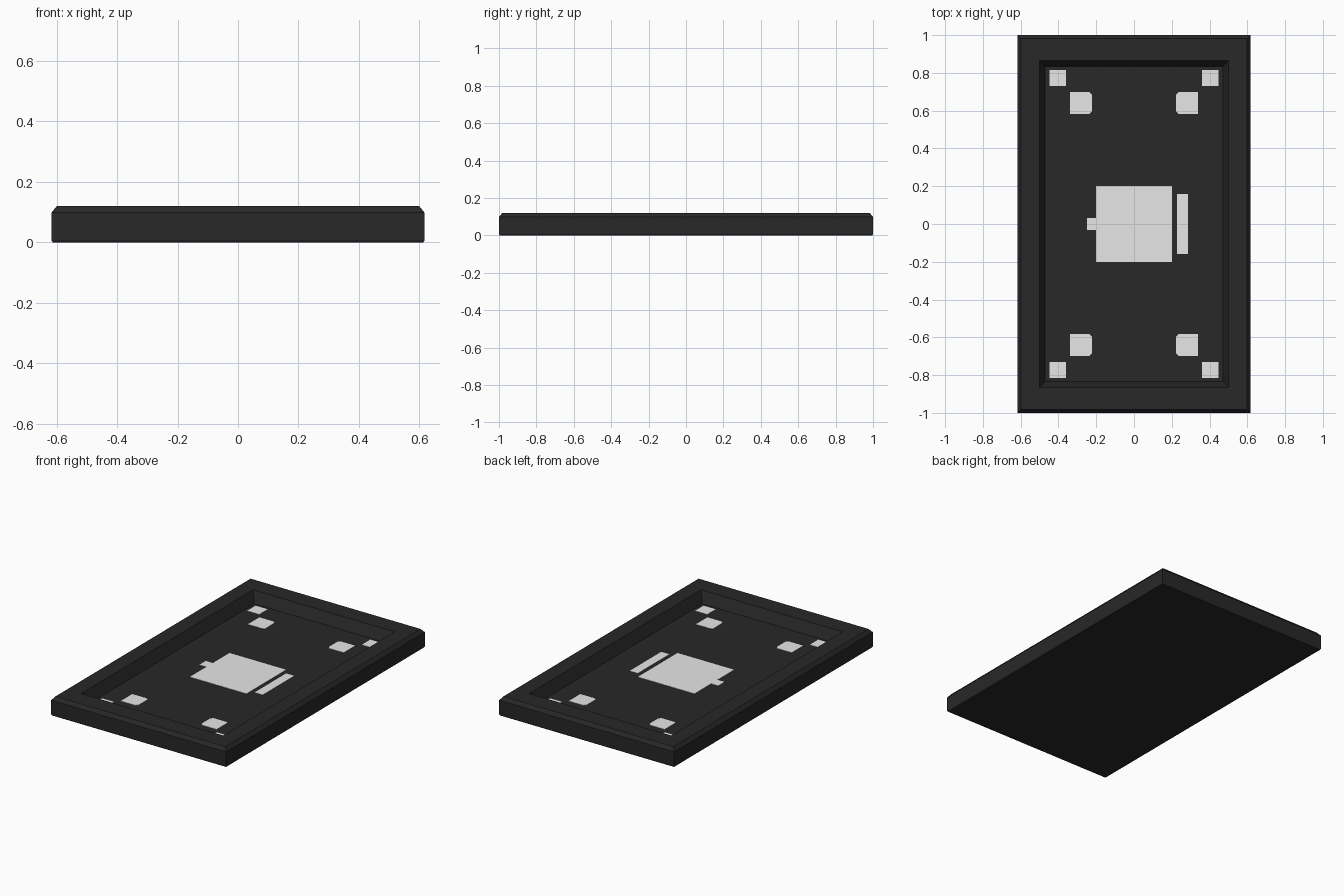
import bpy
import bmesh

cube = bpy.data.objects.get("Cube")
if cube:
    bpy.data.objects.remove(cube, do_unlink=True)


def make_material(name, value):
    mat = bpy.data.materials.new(name)
    mat.use_nodes = True
    colour = (value, value, value, 1)
    mat.diffuse_color = colour
    bsdf = mat.node_tree.nodes["Principled BSDF"]
    bsdf.inputs["Base Color"].default_value = colour
    bsdf.inputs["Roughness"].default_value = 0.8
    return mat


black = make_material("matte black", 0.021)
grey = make_material("light grey", 0.8)


def loft(name, rings, mat):
    """Join matching rings of points and cap both ends."""
    bm = bmesh.new()
    loops = [[bm.verts.new(p) for p in ring] for ring in rings]
    for low, high in zip(loops, loops[1:]):
        n = len(low)
        for i in range(n):
            j = (i + 1) % n
            bm.faces.new((low[i], low[j], high[j], high[i]))
    bm.faces.new(loops[0][::-1])
    bm.faces.new(loops[-1])
    bmesh.ops.recalc_face_normals(bm, faces=bm.faces)
    mesh = bpy.data.meshes.new(name)
    bm.to_mesh(mesh)
    bm.free()
    mesh.materials.append(mat)
    obj = bpy.data.objects.new(name, mesh)
    bpy.context.collection.objects.link(obj)
    return obj


def rectangle(hx, hy, z):
    return [(-hx, -hy, z), (hx, -hy, z), (hx, hy, z), (-hx, hy, z)]


# Tray: chamfered rim around a recess with sloping walls
HALF_X, HALF_Y, HEIGHT, FLOOR = 0.617, 1.0, 0.12, 0.05
profile = [(0.004, 0), (0, 0.006), (0, HEIGHT - 0.022), (0.018, HEIGHT),
           (0.117, HEIGHT), (0.147, FLOOR), (0.15, FLOOR)]
# Only the outer inset differs between the two directions inside the recess
rings = []
for inset, z in profile:
    extra = 0.018 if inset > 0.1 else 0
    rings.append(rectangle(HALF_X - inset, HALF_Y - inset - extra, z))
loft("tray", rings, black)


def plate(name, x, y, hx, hy, cut_side=0, cut=0.014):
    """Thin plate on the floor; cut_side clips the corners facing that x way."""
    if cut_side:
        s = cut_side
        outline = [(-s * hx, -hy), (s * (hx - cut), -hy), (s * hx, cut - hy),
                   (s * hx, hy - cut), (s * (hx - cut), hy), (-s * hx, hy)]
    else:
        outline = [(-hx, -hy), (hx, -hy), (hx, hy), (-hx, hy)]
    levels = (FLOOR - 0.002, FLOOR + 0.002)
    return loft(name, [[(x + px, y + py, z) for px, py in outline]
                       for z in levels], grey)


# Centre panel with its tab and side strip
plate("centre_panel", 0, 0, 0.2, 0.2)
plate("panel_tab", -0.225, 0, 0.025, 0.032)
plate("side_strip", 0.257, 0, 0.029, 0.159)

# Pads repeated in the four corners
for side, sx in (("right", -1), ("left", 1)):
    for end, sy in (("front", -1), ("back", 1)):
        plate(f"corner_pad_{end}_{side}", sx * 0.404, sy * 0.773, 0.043, 0.043)
        plate(f"inner_pad_{end}_{side}", sx * 0.28, sy * 0.64, 0.058, 0.058,
              cut_side=-sx)
